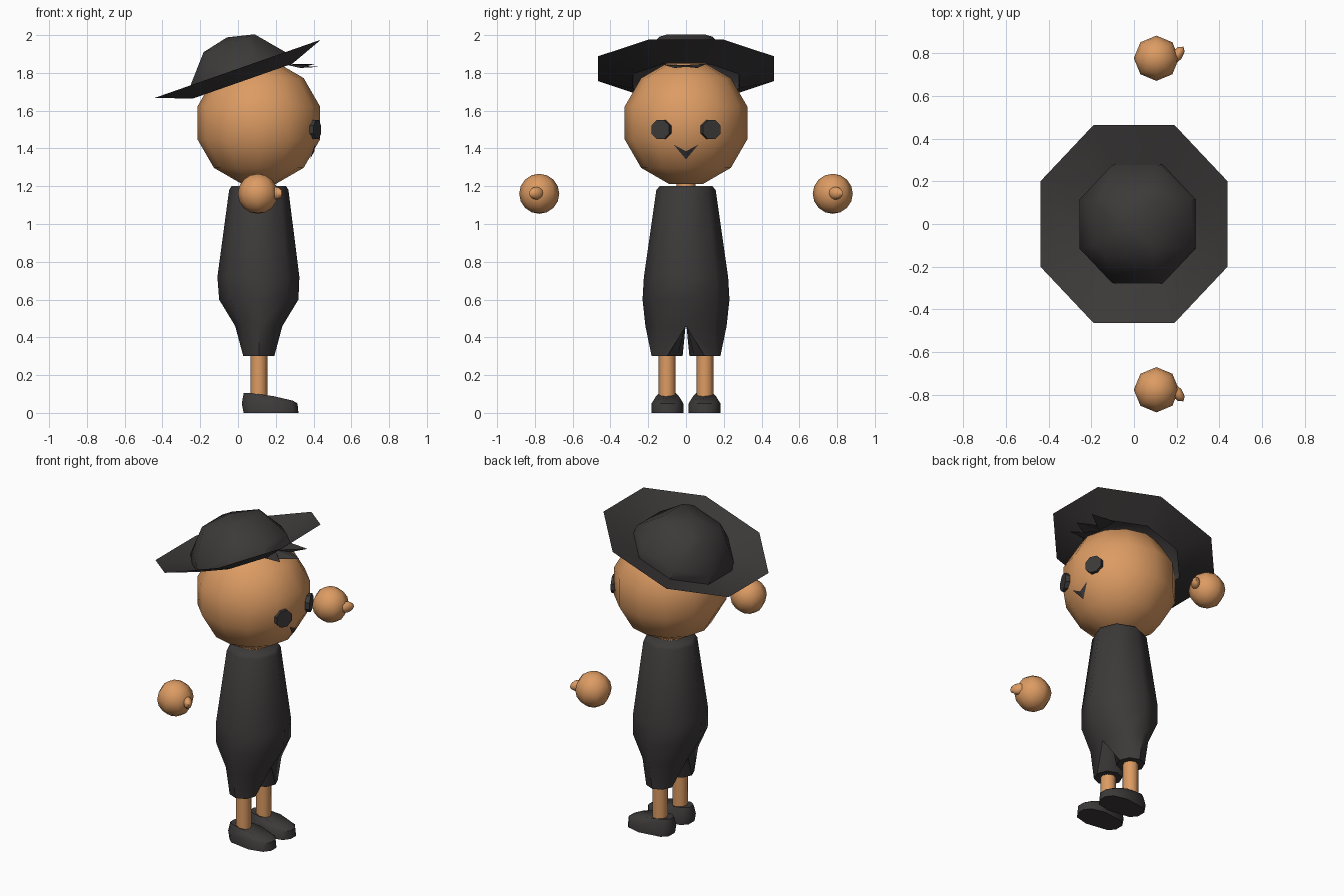
import bpy, bmesh, math
from mathutils import Matrix, Vector

if "Cube" in bpy.data.objects:
    bpy.data.objects.remove(bpy.data.objects["Cube"])

CX = 0.11  # front-back centre line of the figure


def material(name, rgb):
    m = bpy.data.materials.new(name)
    m.diffuse_color = (*rgb, 1)
    m.use_nodes = True
    m.node_tree.nodes["Principled BSDF"].inputs["Base Color"].default_value = m.diffuse_color
    return m


SKIN = material("tan skin", (0.72, 0.33, 0.125))
DARK = material("charcoal cloth", (0.046, 0.041, 0.041))


def finish(name, bm, mat, angle=60, fix=True):
    if fix:
        bmesh.ops.recalc_face_normals(bm, faces=bm.faces)
    me = bpy.data.meshes.new(name)
    bm.to_mesh(me)
    bm.free()
    me.materials.append(mat)
    ob = bpy.data.objects.new(name, me)
    bpy.context.collection.objects.link(ob)
    bpy.ops.object.select_all(action='DESELECT')
    ob.select_set(True)
    bpy.context.view_layer.objects.active = ob
    if angle:
        bpy.ops.object.shade_smooth_by_angle(angle=math.radians(angle))
    return ob


def ring(cx, cy, z, rx, ry, n=8, turn=0.0):
    return [(cx + rx * math.cos(2 * math.pi * i / n + turn),
             cy + ry * math.sin(2 * math.pi * i / n + turn), z) for i in range(n)]


def bridge(bm, a, b):
    for i in range(len(a)):
        j = (i + 1) % len(a)
        bm.faces.new((a[i], a[j], b[j], b[i]))


def loft(rings, bottom=True, top=True):
    """Skin a stack of equal-sized rings."""
    bm = bmesh.new()
    loops = [[bm.verts.new(p) for p in r] for r in rings]
    for a, b in zip(loops, loops[1:]):
        bridge(bm, a, b)
    if bottom:
        bm.faces.new(loops[0][::-1])
    if top:
        bm.faces.new(loops[-1])
    return bm, loops


# Head: twelve-sided ball
R = 0.336
lats = [math.radians(a) for a in (-75, -45, -15, 15, 45, 75)]
bm, _ = loft([ring(CX, 0, 1.535 + R * math.sin(a), R * math.cos(a), R * math.cos(a), 12)
              for a in lats])
finish("head", bm, SKIN)

# Neck
bm, _ = loft([ring(CX, 0, z, 0.05, 0.05) for z in (1.15, 1.25)])
finish("neck", bm, SKIN)

# Suit: lofted torso that splits into two trouser legs
bm, loops = loft([ring(cx, 0, z, rx, ry) for cx, z, rx, ry in (
    (0.11, 0.46, 0.125, 0.215), (0.11, 0.6, 0.21, 0.23), (0.108, 0.72, 0.217, 0.223),
    (0.11, 1.18, 0.157, 0.157), (0.11, 1.2, 0.145, 0.14))], bottom=False)
hem = loops[0]
crotch = [bm.verts.new((CX + dx, 0, 0.485)) for dx in (-0.06, 0, 0.06)]
for side in (1, -1):
    half = [hem[(side * i) % 8] for i in range(5)] + crotch
    cuff = [bm.verts.new((x, side * y, z)) for x, y, z in ring(CX, 0.1, 0.3, 0.082, 0.082)]
    bridge(bm, half, cuff)
    bm.faces.new(cuff)
finish("suit", bm, DARK)

# Shoe outline as fractions: wide rounded toe, narrower heel
OUTLINE = [(0, -0.35), (0.12, -0.75), (0.6, -1), (0.9, -0.75), (1, -0.3)]
OUTLINE += [(x, -y) for x, y in reversed(OUTLINE)]

for side, label in ((1, "left"), (-1, "right")):
    # Leg
    bm, _ = loft([ring(CX, 0.1 * side, z, 0.045, 0.045) for z in (0.07, 0.34)])
    finish(label + "_leg", bm, SKIN)

    # Shoe
    def level(x0, x1, w, height):
        return [(x0 + (x1 - x0) * u, side * 0.098 + w * v, height(u)) for u, v in OUTLINE]
    bm, _ = loft([level(0.03, 0.32, 0.086, lambda u: 0),
                  level(0.02, 0.315, 0.084, lambda u: 0.05),
                  level(0.03, 0.29, 0.06, lambda u: 0.105 if u < 0.55 else 0.125 - 0.06 * u)])
    finish(label + "_shoe", bm, DARK, 50)

    # Hand
    bm = bmesh.new()
    bmesh.ops.create_uvsphere(bm, u_segments=8, v_segments=8, radius=0.106,
                              matrix=Matrix.Translation((0.105, 0.777 * side, 1.16)))
    finish(label + "_hand", bm, SKIN)

    # Thumb, curling outward across the front of the hand
    bm = bmesh.new()
    place = (Matrix.Translation((0.2, 0.79 * side, 1.163))
             @ Matrix.Rotation(math.radians(52) * side, 4, 'Z')
             @ Matrix.Diagonal((0.052, 0.027, 0.034, 1)))
    bmesh.ops.create_uvsphere(bm, u_segments=8, v_segments=6, radius=1, matrix=place)
    finish(label + "_thumb", bm, SKIN)

    # Eye: octagonal disc facing outward
    bm = bmesh.new()
    place = (Matrix.Translation((0.406, 0.13 * side, 1.5))
             @ Matrix.Rotation(math.radians(23) * side, 4, 'Z')
             @ Matrix.Rotation(math.pi / 2, 4, 'Y')
             @ Matrix.Rotation(math.pi / 8, 4, 'Z'))
    bmesh.ops.create_cone(bm, cap_ends=True, segments=8, radius1=0.055, radius2=0.055,
                          depth=0.03, matrix=place)
    finish(label + "_eye", bm, DARK, 30)


# Mouth: V-shaped plate following the face
def on_face(y, z):
    r = 0.238 + (z - 1.297) / 0.151 * 0.087
    return (CX + r - 0.268 * abs(y) + 0.006, y, z)


bm = bmesh.new()
low, high = (bm.verts.new(on_face(0, z)) for z in (1.342, 1.385))
for side in (1, -1):
    tip = bm.verts.new(on_face(0.065 * side, 1.42))
    bm.faces.new((low, tip, high) if side > 0 else (low, high, tip))
finish("mouth", bm, DARK, None, fix=False)

# Hair tuft: jagged fringe under the hat brim
bm = bmesh.new()
root = bm.verts.new((0.26, 0, 1.842))
edge = [bm.verts.new(p) for p in (
    (0.25, -0.13, 1.845), (0.38, -0.12, 1.843), (0.33, -0.06, 1.826), (0.43, 0, 1.832),
    (0.33, 0.06, 1.826), (0.41, 0.11, 1.848), (0.25, 0.13, 1.845))]
for a, b in zip(edge, edge[1:]):
    bm.faces.new((root, a, b))
finish("hair_tuft", bm, DARK, None, fix=False)


# Hat: eight-sided upturned brim and faceted crown, tilted to the back
def octagon(a, b, w):
    return [(a, -b, w), (a, b, w), (b, a, w), (-b, a, w),
            (-a, b, w), (-a, -b, w), (-b, -a, w), (b, -a, w)]


bm, loops = loft([octagon(0.465, 0.2, 0), octagon(0.28, 0.116, -0.07),
                  octagon(0.275, 0.114, -0.01), octagon(0.143, 0.1, 0.143)],
                 bottom=False, top=False)
apex = bm.verts.new((0, 0, 0.176))
rim = loops[-1]
for i in range(8):
    bm.faces.new((rim[i], rim[(i + 1) % 8], apex))
hat = finish("hat", bm, DARK, 40)
hat.matrix_world = (Matrix.Translation(Vector((0, 0, 1.822)))
                    @ Matrix.Rotation(math.radians(-19.3), 4, 'Y'))
